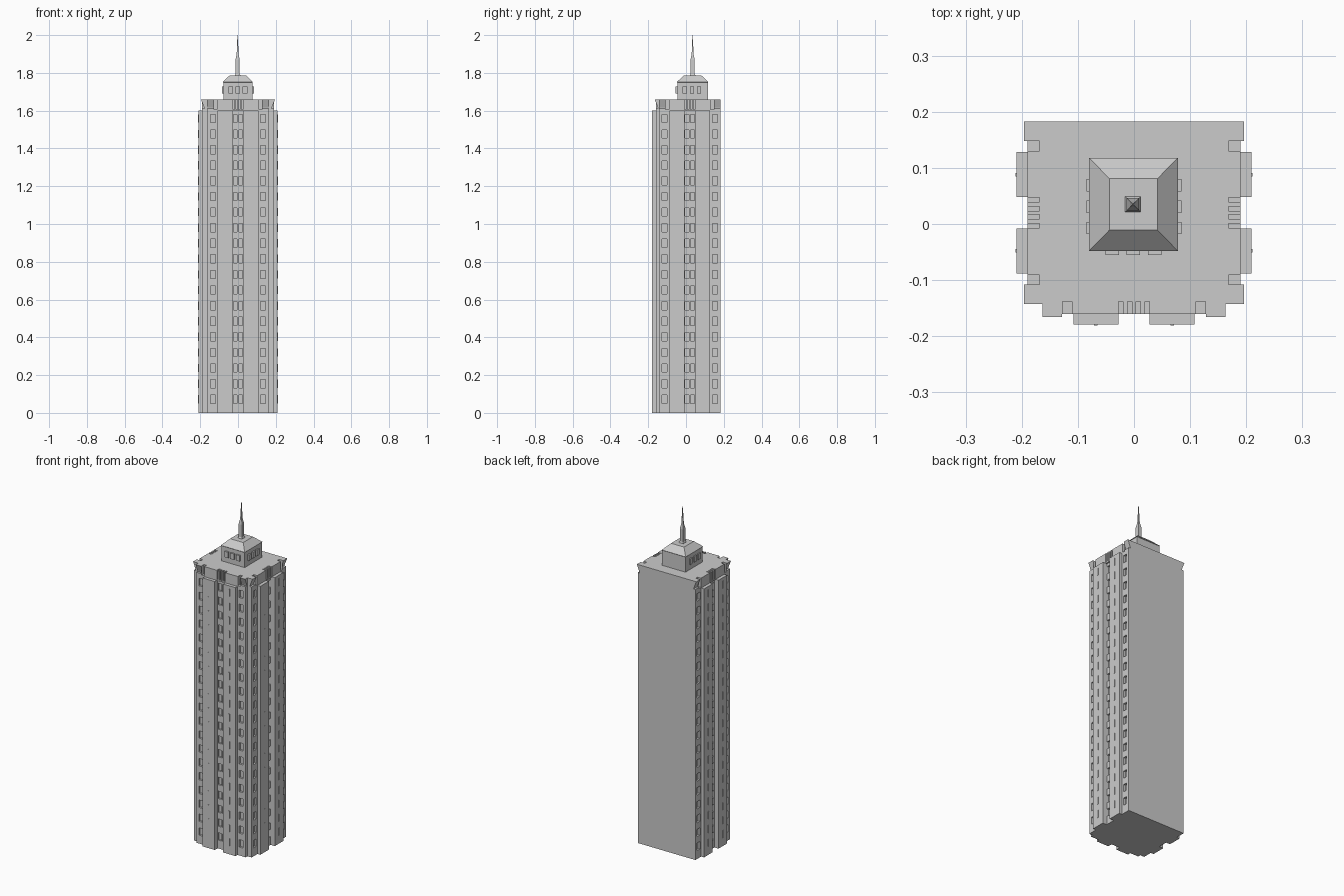
import bpy, bmesh

if "Cube" in bpy.data.objects:
    bpy.data.objects.remove(bpy.data.objects["Cube"])

ROWS = [0.072 + 0.0826 * i for i in range(19)]
EDGE = 0.163

# Facade frames: u runs along the wall, d points outward
FACES = [
    lambda u, d: (u, -0.160 - d),
    lambda u, d: (0.190 + d, 0.020 + u),
    lambda u, d: (-0.190 - d, 0.020 - u),
]


def make_object(name, bm):
    bmesh.ops.recalc_face_normals(bm, faces=bm.faces)
    mesh = bpy.data.meshes.new(name)
    bm.to_mesh(mesh)
    bm.free()
    obj = bpy.data.objects.new(name, mesh)
    bpy.context.collection.objects.link(obj)
    return obj


def loft(bm, rings):
    """Closed solid through rings of 3D points."""
    vs = [[bm.verts.new(p) for p in r] for r in rings]
    n = len(vs[0])
    for a, b in zip(vs, vs[1:]):
        for i in range(n):
            j = (i + 1) % n
            bm.faces.new((a[i], a[j], b[j], b[i]))
    bm.faces.new(vs[0][::-1])
    bm.faces.new(vs[-1])


def prism(bm, pts, z0, z1):
    loft(bm, [[(x, y, z) for x, y in pts] for z in (z0, z1)])


def rect(x0, x1, y0, y1):
    return [(x0, y0), (x1, y0), (x1, y1), (x0, y1)]


def facade_box(bm, face, u, w, d0, d1, z0, z1):
    prism(bm, [face(a, d) for a, d in rect(u - w / 2, u + w / 2, d0, d1)], z0, z1)


def stack(bm, cx, cy, levels):
    """Square tapered stack from (half x, half y, z) levels."""
    loft(bm, [[(x, y, z) for x, y in rect(cx - hx, cx + hx, cy - hy, cy + hy)]
              for hx, hy, z in levels])


def cut(obj, cutter):
    mod = obj.modifiers.new("cut", 'BOOLEAN')
    mod.operation = 'DIFFERENCE'
    mod.solver = 'EXACT'
    mod.object = cutter
    bpy.context.view_layer.objects.active = obj
    bpy.ops.object.modifier_apply(modifier=mod.name)
    bpy.data.objects.remove(cutter)


# Main shaft: stepped plan with two bays on each decorated side, plain back
half = [(-EDGE, 0), (-0.108, 0), (-0.108, 0.019), (-0.028, 0.019), (-0.028, -0.008)]
profile = half + [(-u, d) for u, d in reversed(half)]
front, right, left = [[f(u, d) for u, d in profile] for f in FACES]
corner_r, corner_l = (EDGE, -0.143), (-EDGE, -0.143)
bm = bmesh.new()
prism(bm, front + [corner_r] + right + left + [corner_l], 0, 1.6)
shaft = make_object("tower_shaft", bm)

# Recessed window columns
bm = bmesh.new()
for f in FACES:
    for z in ROWS:
        for s in (-1, 1):
            facade_box(bm, f, s * 0.133, 0.026, -0.012, 0.01, z - 0.022, z + 0.022)
            facade_box(bm, f, s * 0.0145, 0.021, -0.018, 0.01, z - 0.022, z + 0.022)
cut(shaft, make_object("window_cutter", bm))

# Slim mullions on the bays
bm = bmesh.new()
for f in FACES:
    for z in ROWS:
        for s in (-1, 1):
            facade_box(bm, f, s * 0.068, 0.006, 0.017, 0.021, z - 0.022, z + 0.022)
make_object("bay_mullions", bm)

# Crown block with upright slots
bm = bmesh.new()
prism(bm, [(-EDGE, -0.160), (EDGE, -0.160), (EDGE, -0.143), (0.190, -0.143),
           (0.190, 0.183), (-0.190, 0.183), (-0.190, -0.143), (-EDGE, -0.143)], 1.598, 1.66)
crown = make_object("crown", bm)
bm = bmesh.new()
for f in FACES:
    for s in (-1, 1):
        facade_box(bm, f, s * 0.119, 0.017, -0.022, 0.02, 1.605, 1.68)
        for u in (0.0075, 0.0235):
            facade_box(bm, f, s * u, 0.008, -0.022, 0.02, 1.605, 1.68)
        # Undercut below the flared corners
        u0, u1 = s * 0.128, s * 0.2
        loft(bm, [[(*f(u, d), z) for d, z in
                   ((-0.012, 1.612), (0.02, 1.612), (0.02, 1.655), (0.0, 1.655))]
                  for u in (u0, u1)])
cut(crown, make_object("crown_cutter", bm))

# Flared corner lips along the roof edge
bm = bmesh.new()
for f in FACES:
    for s in (-1, 1):
        loft(bm, [[(*f(s * u, d), z) for d, z in
                   ((-0.013, 1.612), (0.006, 1.66), (-0.013, 1.66))]
                  for u in (0.128, EDGE)])
make_object("corner_flares", bm)

# Penthouse with hipped roof
bm = bmesh.new()
stack(bm, -0.001, 0.035, [(0.077, 0.081, 1.655), (0.077, 0.081, 1.75),
                          (0.079, 0.083, 1.752), (0.043, 0.046, 1.787)])
make_object("penthouse", bm)

# Penthouse window boxes on three sides
bm = bmesh.new()
for o in (-0.038, 0, 0.038):
    prism(bm, rect(o - 0.013, o + 0.011, -0.055, -0.04), 1.692, 1.727)
    for s in (-1, 1):
        x0, x1 = sorted((s * 0.07, s * 0.085))
        prism(bm, rect(x0, x1, 0.031 + o - 0.011, 0.031 + o + 0.011), 1.692, 1.727)
make_object("penthouse_windows", bm)

# Spire
bm = bmesh.new()
stack(bm, -0.002, 0.035, [(0.014, 0.014, 1.785), (0.014, 0.014, 1.79), (0.011, 0.011, 1.795),
                          (0.011, 0.011, 1.87), (0.005, 0.005, 1.9), (0.001, 0.001, 2.0)])
make_object("spire", bm)
